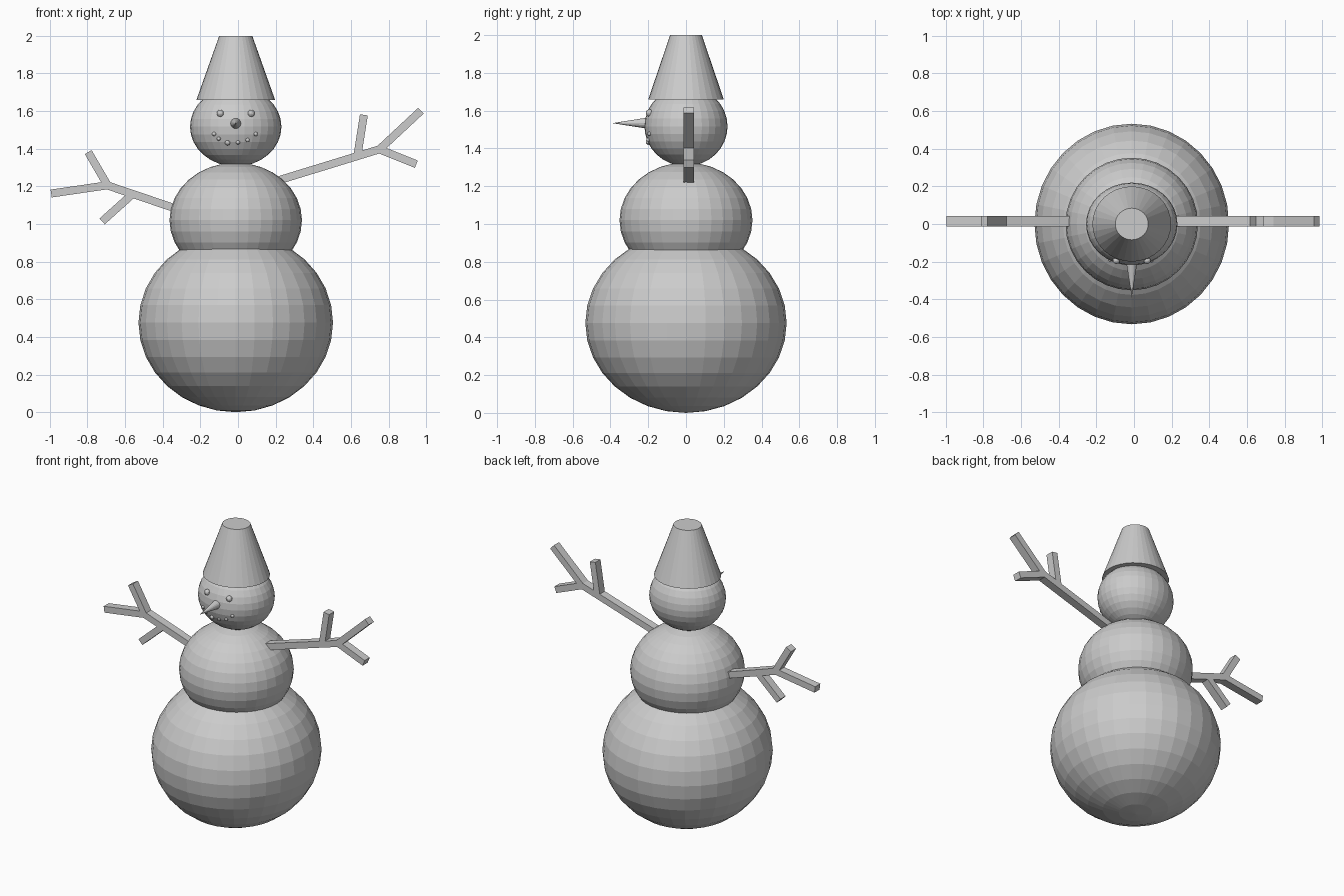
import bpy, math
from mathutils import Vector, Matrix

if "Cube" in bpy.data.objects:
    bpy.data.objects.remove(bpy.data.objects["Cube"])

CX = -0.012  # body axis sits slightly left because of the longer arm

grey = bpy.data.materials.new("plain grey")
grey.diffuse_color = (0.6, 0.6, 0.6, 1)
grey.use_nodes = True
grey.node_tree.nodes["Principled BSDF"].inputs["Base Color"].default_value = grey.diffuse_color


def finish(name):
    ob = bpy.context.object
    ob.name = name
    ob.data.materials.append(grey)
    return ob


def ball(name, loc, scale, seg=32, rings=16):
    bpy.ops.mesh.primitive_uv_sphere_add(segments=seg, ring_count=rings, radius=1, location=loc)
    ob = finish(name)
    ob.scale = scale
    return ob


def stick(name, a, b, y=0.015, wide=0.042, deep=0.054):
    """Square stick between two (x, z) points."""
    a, b = Vector((a[0], y, a[1])), Vector((b[0], y, b[1]))
    d = b - a
    bpy.ops.mesh.primitive_cube_add(size=1)
    ob = finish(name)
    ob.matrix_world = (Matrix.Translation((a + b) / 2)
                       @ Matrix.Rotation(-math.atan2(d.z, d.x), 4, 'Y')
                       @ Matrix.Diagonal((d.length, deep, wide, 1)))
    return ob


# Three snowballs
ball("lower_ball", (CX, 0, 0.476), (0.517, 0.533, 0.476))
ball("middle_ball", (CX, 0, 1.02), (0.352, 0.352, 0.306))
HEAD, HR = Vector((CX, 0, 1.517)), Vector((0.243, 0.22, 0.211))
ball("head", HEAD, HR)

# Bucket hat
bpy.ops.mesh.primitive_cone_add(vertices=32, radius1=1, radius2=0.42, depth=0.34,
                                location=(CX, 0, 1.83))
finish("bucket_hat").scale = (0.209, 0.2, 1)

# Nose cone pointing forward
bpy.ops.mesh.primitive_cone_add(vertices=16, radius1=0.03, radius2=0, depth=0.19,
                                location=(CX, -0.295, 1.534),
                                rotation=(math.radians(90), 0, 0))
finish("nose")


# Eyes and mouth pebbles set on the head surface
def pebble(name, x, z, r):
    u, w = x / HR.x, (z - HEAD.z) / HR.z
    y = -HR.y * math.sqrt(1 - u * u - w * w)
    ball(name, (CX + x, y, z), (r, r, r), 12, 8)


for s, side in ((-1, "left"), (1, "right")):
    pebble("eye_" + side, s * 0.082, 1.588, 0.019)
for i, (x, z) in enumerate([(-0.115, 1.478), (-0.09, 1.453), (-0.043, 1.432),
                            (0.012, 1.434), (0.063, 1.446), (0.106, 1.478)]):
    pebble(f"mouth_{i}", x, z, 0.014 if i == 2 else 0.011)

# Twig arms: stem, two end forks and one side twig each
arms = {
    "left": [((-0.342, 1.086), (-0.70, 1.207)), ((-0.69, 1.20), (-0.796, 1.382)),
             ((-0.685, 1.207), (-0.993, 1.162)), ((-0.568, 1.152), (-0.722, 1.014))],
    "right": [((0.215, 1.232), (0.765, 1.401)), ((0.75, 1.395), (0.972, 1.602)),
              ((0.75, 1.397), (0.948, 1.318)), ((0.635, 1.365), (0.669, 1.58))],
}
for side, parts in arms.items():
    for part, (a, b) in zip(("stem", "upper_fork", "outer_fork", "side_twig"), parts):
        stick(f"arm_{side}_{part}", a, b)
